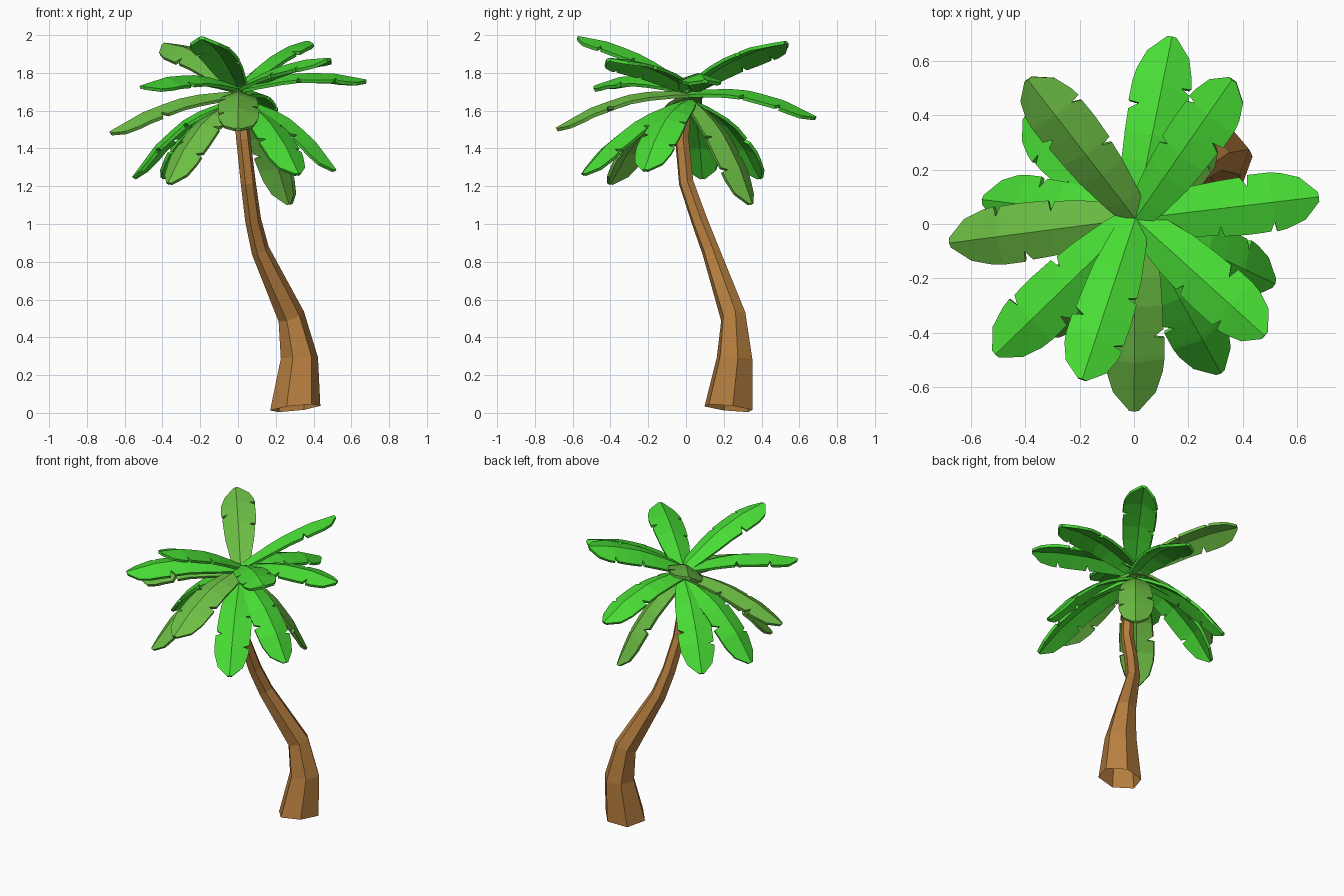
import bpy, math
from mathutils import Vector

if "Cube" in bpy.data.objects:
    bpy.data.objects.remove(bpy.data.objects["Cube"])


def material(name, rgb):
    m = bpy.data.materials.new(name)
    m.diffuse_color = (*rgb, 1)
    m.use_nodes = True
    m.node_tree.nodes["Principled BSDF"].inputs["Base Color"].default_value = m.diffuse_color
    return m


def make_object(name, verts, faces, mat):
    me = bpy.data.meshes.new(name)
    me.from_pydata(verts, [], faces)
    me.materials.append(mat)
    ob = bpy.data.objects.new(name, me)
    bpy.context.collection.objects.link(ob)
    return ob


BARK = material("bark", (0.47, 0.21, 0.05))
GREEN = material("green_leaf", (0.065, 0.71, 0.035))
OLIVE = material("olive_leaf", (0.155, 0.53, 0.06))

# Trunk: open hexagonal tube swept along a bent path (x, y, z, radius)
PATH = [(0.303, 0.225, 0.025, 0.135), (0.325, 0.257, 0.29, 0.100),
        (0.282, 0.250, 0.51, 0.068), (0.118, 0.130, 0.86, 0.045),
        (0.080, 0.070, 1.02, 0.042), (0.054, 0.001, 1.22, 0.040),
        (0.028, -0.022, 1.45, 0.038), (0.008, -0.002, 1.63, 0.034)]
N = 6
verts, faces = [], []
for i, (x, y, z, r) in enumerate(PATH):
    if i == 0:
        tangent = Vector((-0.11, 0.11, 1))
    else:
        a, b = PATH[i - 1], PATH[min(i + 1, len(PATH) - 1)]
        tangent = Vector(b[:3]) - Vector(a[:3])
    for k in range(N):
        ang = math.radians(10 + 360 / N * k)
        dx, dy = r * math.cos(ang), r * math.sin(ang)
        tilt = -(dx * tangent.x + dy * tangent.y) / tangent.z
        verts.append((x + dx, y + dy, max(0, z + tilt)))
    if i:
        for k in range(N):
            p, q = (i - 1) * N + k, (i - 1) * N + (k + 1) % N
            faces.append((p, q, q + N, p + N))
make_object("trunk", verts, faces, BARK)

# Leaf outline: (position along rib, left half width, right half width); dips are tears
OUTLINE = [(0.0, 0.045, 0.045), (0.14, 0.070, 0.070), (0.33, 0.094, 0.092),
           (0.44, 0.100, 0.099), (0.465, 0.101, 0.066), (0.475, 0.102, 0.104),
           (0.60, 0.106, 0.108), (0.635, 0.070, 0.108), (0.645, 0.111, 0.108),
           (0.73, 0.111, 0.106), (0.755, 0.111, 0.072), (0.765, 0.110, 0.108),
           (0.82, 0.105, 0.102), (0.92, 0.080, 0.078), (1.0, 0.018, 0.018)]


def leaf(name, tip, mid_z, mat, roll, mirror):
    tip = Vector(tip)
    out = Vector((tip.x, tip.y, 0)).normalized()
    side = Vector((-out.y, out.x, 0))
    # raised leaves start on top of the crown, drooping ones underneath
    base_z = 1.72 if tip.z > 1.7 else 1.70 if tip.z > 1.4 else 1.66
    inset = -0.02 if tip.z > 1.4 else 0.015
    base = out * inset + Vector((0.005, 0.02, base_z))
    middle = (base + tip) / 2
    middle.z = mid_z
    ctrl = 2 * middle - (base + tip) / 2
    if tip.z < 1.4:
        ctrl += out * 0.04

    def curve(t):
        return base * (1 - t) ** 2 + ctrl * 2 * t * (1 - t) + tip * t * t

    knots = [curve(k / 4) for k in range(5)]
    verts, faces = [], []
    for i, (t, wl, wr) in enumerate(OUTLINE):
        if mirror:
            wl, wr = wr, wl
        k = min(int(t * 4), 3)
        p = knots[k].lerp(knots[k + 1], t * 4 - k)
        tan = (curve(min(1, t + 0.1)) - curve(max(0, t - 0.1))).normalized()
        up = tan.cross(side)
        across = side * math.cos(roll) + up * math.sin(roll)
        down = -tan.cross(across)
        verts += [p + across * wl + down * wl * 0.33, p,
                  p - across * wr + down * wr * 0.33]
        if i:
            a, b = 3 * i - 3, 3 * i
            faces += [(a + 1, b + 1, b, a), (a + 2, b + 2, b + 1, a + 1)]
    ob = make_object(name, verts, faces, mat)
    # the folded sheet faces up and is thickened downwards
    sol = ob.modifiers.new("thickness", "SOLIDIFY")
    sol.thickness = 0.018
    sol.offset = -1


# Leaves: tip position, height of the rib half way, colour, roll (left side up)
LEAVES = [((0.14, 0.69, 1.57), 1.705, GREEN, 0), ((0.36, 0.53, 1.97), 1.89, GREEN, -0.25),
          ((0.68, 0.10, 1.765), 1.80, GREEN, 0), ((0.52, -0.22, 1.29), 1.55, GREEN, 0),
          ((0.48, -0.41, 1.88), 1.84, GREEN, 0.15), ((0.32, -0.55, 1.27), 1.53, GREEN, 0),
          ((0.0, -0.69, 1.51), 1.68, OLIVE, 0), ((-0.19, -0.57, 1.995), 1.91, GREEN, 0),
          ((-0.51, -0.48, 1.735), 1.79, GREEN, -0.1), ((-0.37, -0.41, 1.22), 1.52, OLIVE, 0),
          ((-0.68, -0.07, 1.49), 1.66, OLIVE, -0.15), ((-0.56, 0.09, 1.25), 1.54, GREEN, 0),
          ((-0.39, 0.53, 1.96), 1.89, OLIVE, -0.25), ((-0.40, 0.40, 1.25), 1.53, GREEN, 0),
          ((0.28, 0.35, 1.11), 1.46, OLIVE, 0)]
for n, (tip, mid_z, mat, roll) in enumerate(LEAVES):
    leaf(f"leaf_{n + 1}", tip, mid_z, mat, roll, n % 2 == 1)
